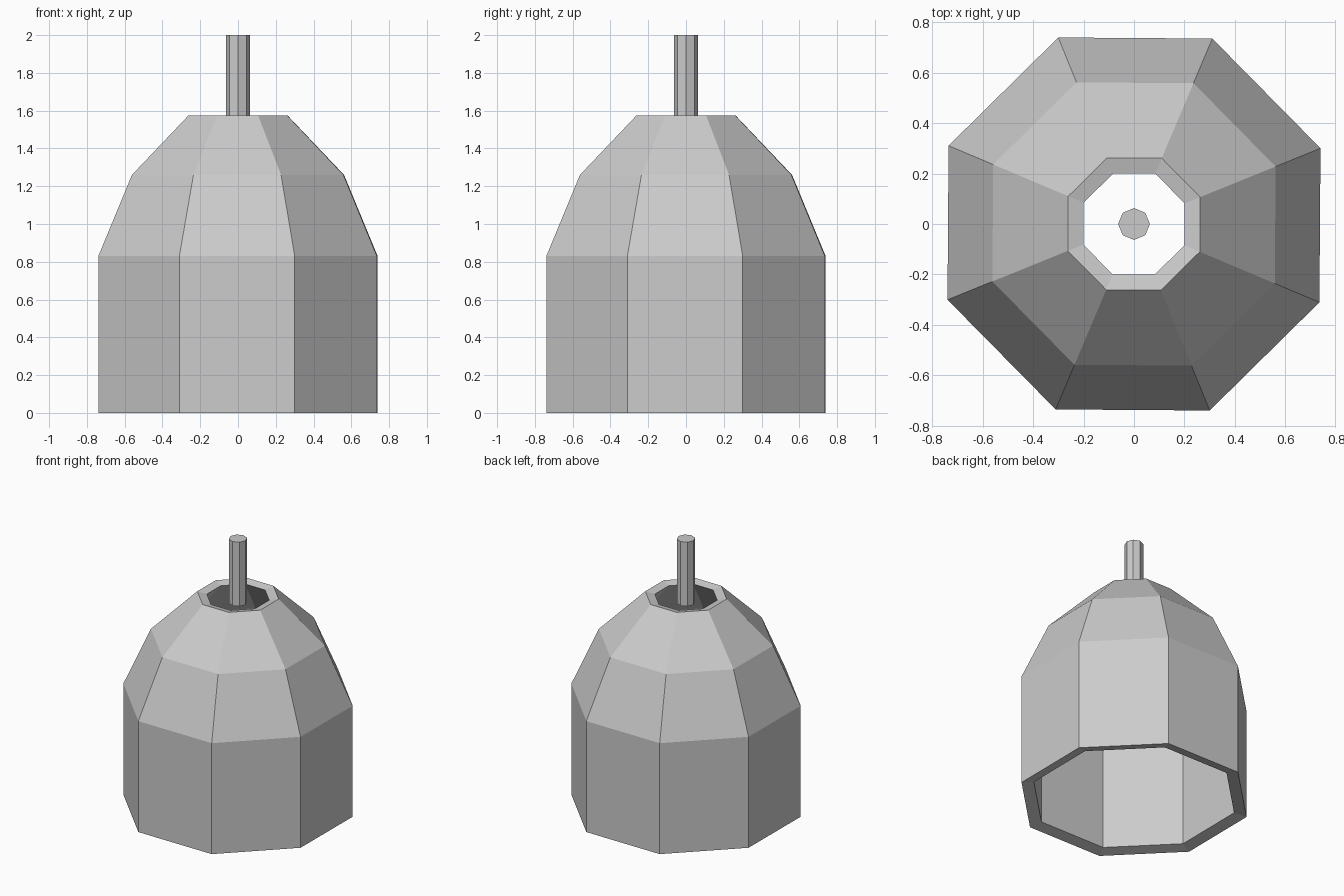
import bpy, bmesh
from math import cos, sin, pi, radians

cube = bpy.data.objects.get("Cube")
if cube:
    bpy.data.objects.remove(cube, do_unlink=True)

SIDES = 8

grey = bpy.data.materials.new("light grey")
grey.use_nodes = True
grey.diffuse_color = (0.6, 0.6, 0.6, 1)
grey.node_tree.nodes["Principled BSDF"].inputs["Base Color"].default_value = (0.6, 0.6, 0.6, 1)


def make_lathe(name, profile, turn, closed=False):
    """Revolve (corner radius, z) points into flat sides; a closed profile makes a hollow wall."""
    bm = bmesh.new()
    rings = []
    for r, z in profile:
        angles = [turn + 2 * pi * i / SIDES for i in range(SIDES)]
        rings.append([bm.verts.new((r * cos(a), r * sin(a), z)) for a in angles])
    pairs = list(zip(rings, rings[1:]))
    if closed:
        pairs.append((rings[-1], rings[0]))
    for low, high in pairs:
        for i in range(SIDES):
            j = (i + 1) % SIDES
            bm.faces.new((low[i], low[j], high[j], high[i]))
    if not closed:
        bm.faces.new(rings[0][::-1])
        bm.faces.new(rings[-1])
    bmesh.ops.recalc_face_normals(bm, faces=bm.faces)
    mesh = bpy.data.meshes.new(name)
    bm.to_mesh(mesh)
    bm.free()
    mesh.materials.append(grey)
    obj = bpy.data.objects.new(name, mesh)
    bpy.context.collection.objects.link(obj)
    return obj


# Hollow bell-shaped shell, open at both ends
outer = [(0.798, 0), (0.798, 0.83), (0.606, 1.26), (0.283, 1.575)]
inner = [(0.217, 1.56), (0.53, 1.24), (0.71, 0.82), (0.71, 0.018)]
make_lathe("shell", outer + inner, pi / SIDES - radians(0.4), closed=True)

# Thin rod standing in the top opening
make_lathe("rod", [(0.063, 1.52), (0.063, 2.0)], 0)
